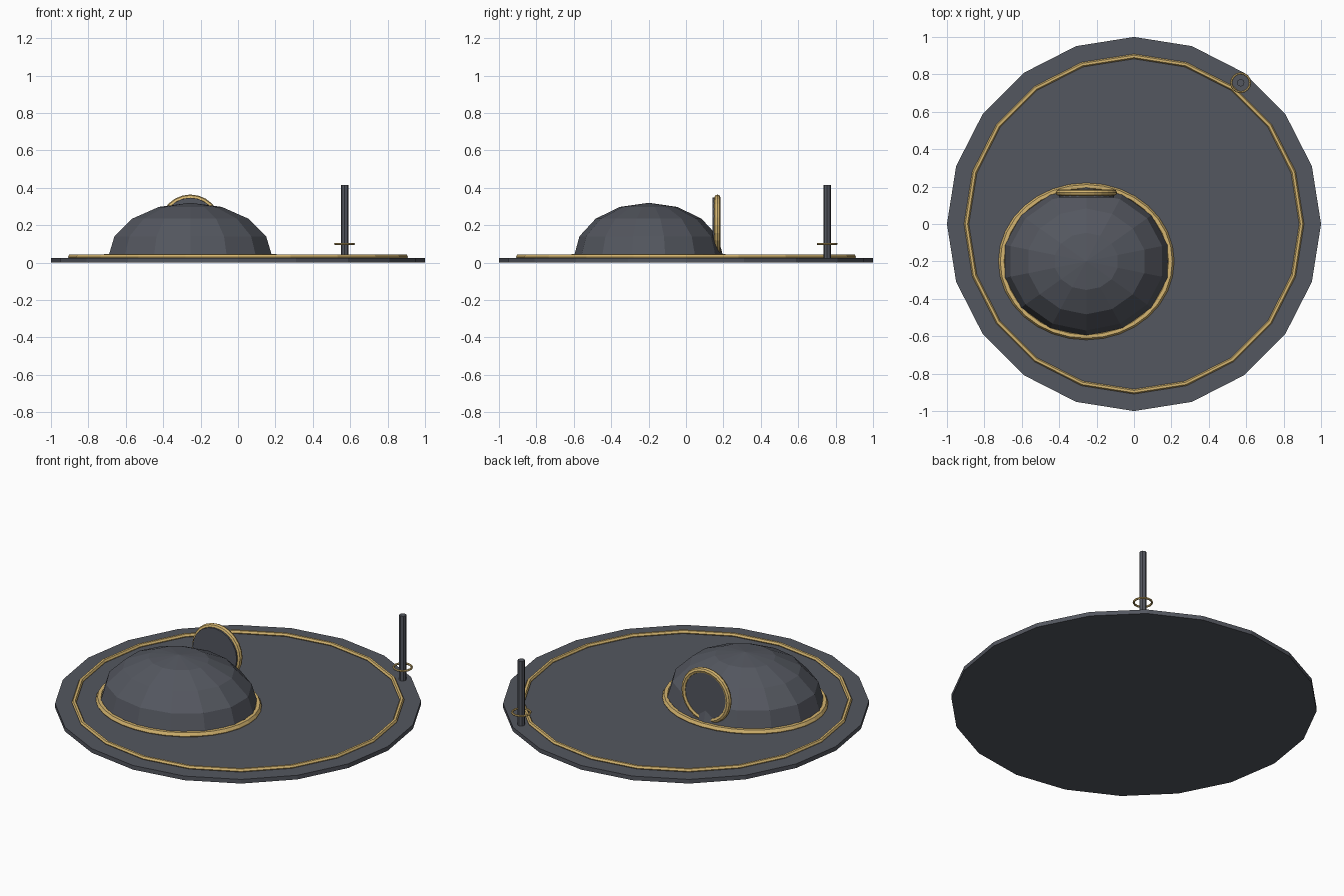
import bpy
import bmesh
import math

if "Cube" in bpy.data.objects:
    bpy.data.objects.remove(bpy.data.objects["Cube"])


def make_material(name, rgb):
    m = bpy.data.materials.new(name)
    m.diffuse_color = (*rgb, 1.0)
    m.use_nodes = True
    m.node_tree.nodes["Principled BSDF"].inputs["Base Color"].default_value = m.diffuse_color
    return m


slate = make_material("dark slate", (0.088, 0.095, 0.115))
gold = make_material("gold", (0.66, 0.46, 0.16))


def finish(name, mat):
    ob = bpy.context.object
    ob.name = name
    ob.data.materials.append(mat)
    return ob


def cylinder(name, mat, radius, depth, loc, sides, rot=(0, 0, 0)):
    bpy.ops.mesh.primitive_cylinder_add(vertices=sides, radius=radius, depth=depth,
                                        location=loc, rotation=rot)
    return finish(name, mat)


def ring(name, mat, major, minor, loc, segs, minor_segs=6, rot=(0, 0, 0), scale=(1, 1, 1)):
    bpy.ops.mesh.primitive_torus_add(major_radius=major, minor_radius=minor,
                                     major_segments=segs, minor_segments=minor_segs,
                                     location=loc, rotation=rot)
    ob = finish(name, mat)
    ob.scale = scale
    return ob


# round base plate with its raised gold trim
cylinder("base_plate", slate, 1.0, 0.025, (0, 0, 0.0125), 20)
ring("base_trim", gold, 0.896, 0.013, (0, 0, 0.031), 20)

# faceted oval dome: 14 sides, four levels up to a pole
DX, DY, DZ = -0.255, -0.2, 0.03
SIDES, LEVELS = 14, 4
bm = bmesh.new()
rows = []
for i in range(LEVELS):
    t = math.radians(90 * i / LEVELS)
    row = []
    for k in range(SIDES):
        a = 2 * math.pi * k / SIDES + math.pi / 2
        row.append(bm.verts.new((0.45 * math.cos(t) * math.cos(a),
                                 0.40 * math.cos(t) * math.sin(a),
                                 0.29 * math.sin(t))))
    rows.append(row)
pole = bm.verts.new((0, 0, 0.29))
for k in range(SIDES):
    n = (k + 1) % SIDES
    for lo, hi in zip(rows, rows[1:]):
        bm.faces.new((lo[k], lo[n], hi[n], hi[k]))
    bm.faces.new((rows[-1][k], rows[-1][n], pole))
bm.faces.new(list(reversed(rows[0])))
mesh = bpy.data.meshes.new("dome")
bm.to_mesh(mesh)
bm.free()
dome = bpy.data.objects.new("dome", mesh)
dome.location = (DX, DY, DZ)
mesh.materials.append(slate)
bpy.context.collection.objects.link(dome)

# gold collar around the dome foot
ring("dome_collar", gold, 0.45, 0.02, (DX, DY, DZ), 32, scale=(1, 0.893, 1))

# upright round hatch with gold rim at the back of the dome
upright = (math.pi / 2, 0, 0)
cylinder("hatch", slate, 0.147, 0.036, (DX, 0.16, 0.2), 20, upright)
ring("hatch_rim", gold, 0.147, 0.017, (DX, 0.168, 0.2), 24, 8, upright)

# thin post with a small loose ring
cylinder("post", slate, 0.02, 0.395, (0.57, 0.755, 0.2175), 8)
ring("post_ring", gold, 0.05, 0.006, (0.57, 0.755, 0.1), 16)
